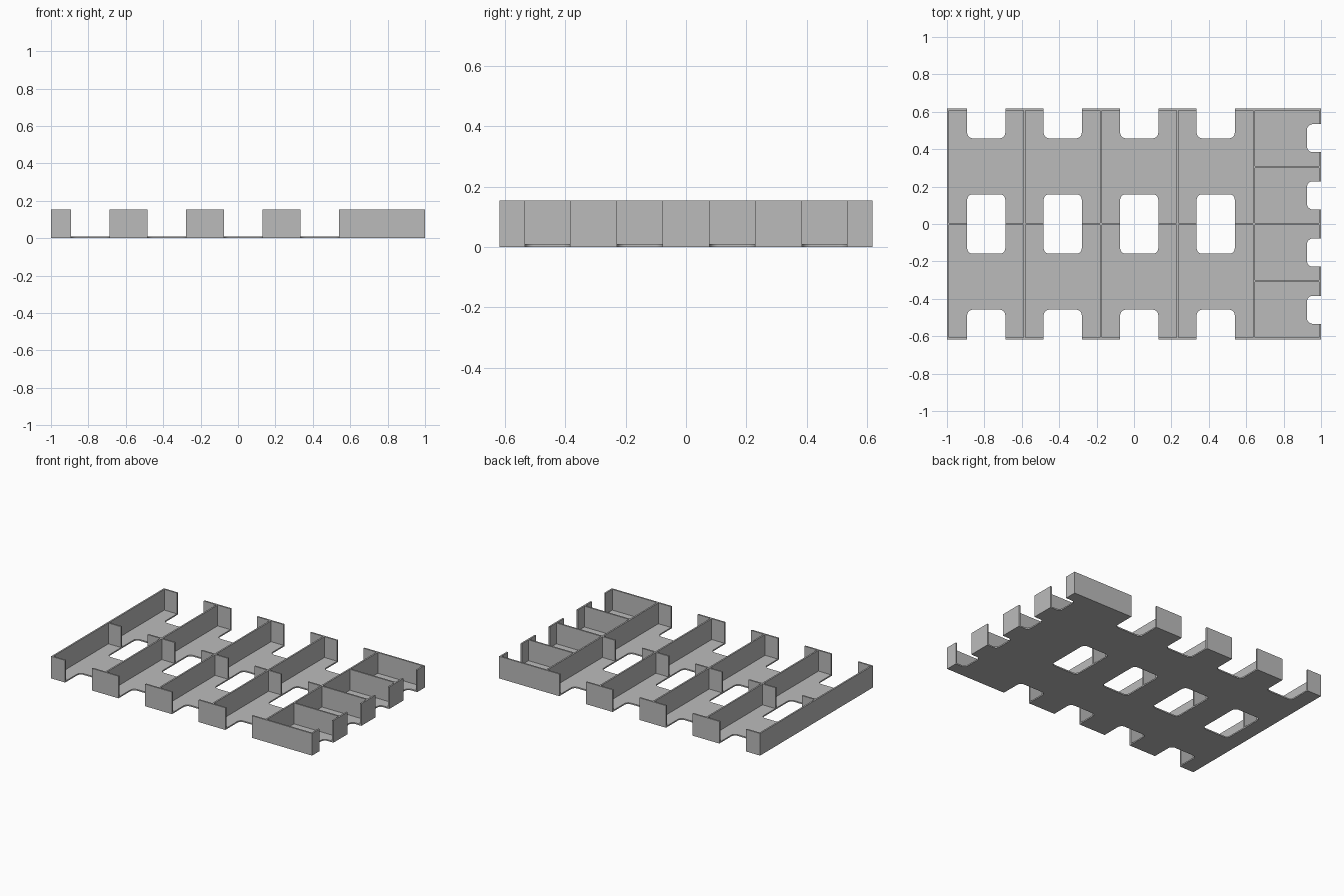
import bpy
import bmesh
from math import cos, sin, pi

if "Cube" in bpy.data.objects:
    bpy.data.objects.remove(bpy.data.objects["Cube"])

HALF_X, HALF_Y, HEIGHT = 1.0, 0.617, 0.153
WALL, FLOOR = 0.011, 0.009
COLUMNS = 4
PITCH_X = 0.409
PITCH_Y = (2 * HALF_Y - WALL) / 4

grey = bpy.data.materials.new("tray grey")
grey.use_nodes = True
colour = (0.5, 0.5, 0.5, 1)
grey.diffuse_color = colour
grey.node_tree.nodes["Principled BSDF"].inputs["Base Color"].default_value = colour


def add_prism(bm, x0, x1, y0, y1, z0, z1, radius=0, steps=6):
    """Add an upright box, with rounded vertical corners if a radius is given."""
    points = []
    for i, (cx, cy) in enumerate([(x1, y1), (x0, y1), (x0, y0), (x1, y0)]):
        if not radius:
            points.append((cx, cy))
            continue
        ox = cx - radius if cx == x1 else cx + radius
        oy = cy - radius if cy == y1 else cy + radius
        for s in range(steps + 1):
            a = (i + s / steps) * pi / 2
            points.append((ox + radius * cos(a), oy + radius * sin(a)))
    base = bm.faces.new([bm.verts.new((x, y, z0)) for x, y in points])
    top = bmesh.ops.extrude_face_region(bm, geom=[base])["geom"]
    verts = [g for g in top if isinstance(g, bmesh.types.BMVert)]
    bmesh.ops.translate(bm, verts=verts, vec=(0, 0, z1 - z0))


def make_object(name, boxes):
    bm = bmesh.new()
    for box in boxes:
        add_prism(bm, *box)
    bmesh.ops.recalc_face_normals(bm, faces=bm.faces)
    mesh = bpy.data.meshes.new(name)
    bm.to_mesh(mesh)
    bm.free()
    mesh.materials.append(grey)
    obj = bpy.data.objects.new(name, mesh)
    bpy.context.collection.objects.link(obj)
    return obj


# Solid block that the compartments are hollowed from
tray = make_object("divided_tray", [(-HALF_X, HALF_X, -HALF_Y, HALF_Y, 0, HEIGHT)])

# Compartments: two rows of large ones, and a column of four small ones
pockets = []
for col in range(COLUMNS):
    x = -HALF_X + col * PITCH_X
    for row in (0, 2):
        y = -HALF_Y + row * PITCH_Y
        pockets.append((x + WALL, x + PITCH_X, y + WALL, y + 2 * PITCH_Y, FLOOR, 1))
x = -HALF_X + COLUMNS * PITCH_X
for row in range(4):
    y = -HALF_Y + row * PITCH_Y
    pockets.append((x + WALL, HALF_X - WALL, y + WALL, y + PITCH_Y, FLOOR, 1))

# Finger openings through walls and floor
openings = []
for col in range(COLUMNS):
    cx = -HALF_X + WALL / 2 + (col + 0.5) * PITCH_X
    for cy in (-HALF_Y, 0, HALF_Y):
        openings.append((cx - 0.102, cx + 0.102, cy - 0.159, cy + 0.159, -1, 1, 0.03))
for row in range(4):
    cy = (row - 1.5) * PITCH_Y
    openings.append((HALF_X - 0.075, HALF_X + 0.075, cy - 0.075, cy + 0.075, -1, 1, 0.03))

cutters = [make_object("compartment_cutter", pockets),
           make_object("opening_cutter", openings)]
for cutter in cutters:
    cutter.hide_render = True
    cut = tray.modifiers.new(cutter.name, "BOOLEAN")
    cut.operation = "DIFFERENCE"
    cut.solver = "EXACT"
    cut.object = cutter

# Apply the cuts and drop the cutters
bpy.context.view_layer.objects.active = tray
tray.select_set(True)
for cutter in cutters:
    bpy.ops.object.modifier_apply(modifier=cutter.name)
    bpy.data.objects.remove(cutter)
bpy.ops.object.shade_smooth_by_angle()
